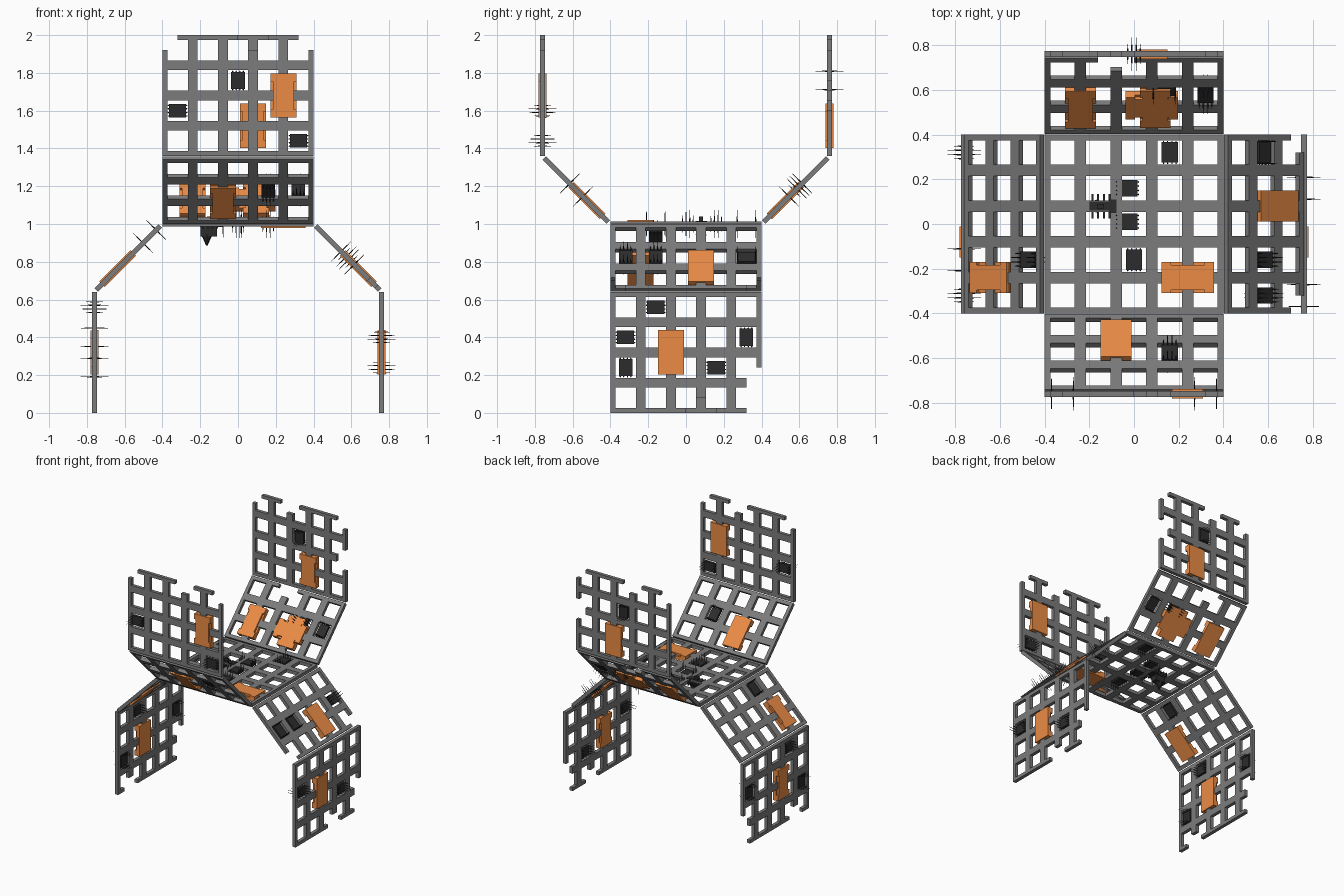
import bpy, bmesh, math
from mathutils import Matrix, Vector

if "Cube" in bpy.data.objects:
    bpy.data.objects.remove(bpy.data.objects["Cube"])

P, H, W, T = 0.16, 0.08, 0.026, 0.026   # lattice pitch, half pitch, half bar, thickness


def mat(name, c):
    m = bpy.data.materials.new(name)
    m.diffuse_color = (*c, 1)
    m.use_nodes = True
    m.node_tree.nodes["Principled BSDF"].inputs["Base Color"].default_value = m.diffuse_color
    return m


GREY = mat("frame_grey", (0.2, 0.2, 0.2))
ORANGE = mat("module_orange", (0.83, 0.26, 0.06))
BLACK = mat("chip_black", (0.025, 0.025, 0.025))


def finish(bm, name, M, m):
    me = bpy.data.meshes.new(name)
    bm.to_mesh(me)
    bm.free()
    me.materials.append(m)
    o = bpy.data.objects.new(name, me)
    bpy.context.collection.objects.link(o)
    o.matrix_world = M
    return o


def box(bm, c, s):
    bmesh.ops.create_cube(bm, size=1, matrix=Matrix.Translation(c) @ Matrix.Diagonal((*s, 1)))


# Lattice made of cross-shaped tiles; missing tiles give ragged edges
def lattice(name, M, v0, v1, missing=()):
    bm = bmesh.new()
    umin, umax = -0.4, 0.4
    for i in range(6):
        for j in range(round((v1 - v0) / P) + 1):
            if (i, j) in missing:
                continue
            u, v = umin + i * P, v0 + j * P
            for a, b, c, d in ((-W, W, -W, W), (-H, -W, -W, W), (W, H, -W, W),
                               (-W, W, -H, -W), (-W, W, W, H)):
                a, b = max(umin, u + a), min(umax, u + b)
                c, d = max(v0, v + c), min(v1, v + d)
                if b - a > 1e-4 and d - c > 1e-4:
                    bm.faces.new([bm.verts.new((x, y, 0)) for x, y in
                                  ((a, c), (b, c), (b, d), (a, d))])
    bmesh.ops.remove_doubles(bm, verts=bm.verts, dist=1e-4)
    o = finish(bm, name, M, GREY)
    s = o.modifiers.new("thickness", 'SOLIDIFY')
    s.thickness, s.offset = T, 0


def place(M, u, v, along_u):
    R = Matrix() if along_u else Matrix.Rotation(math.pi / 2, 4, 'Z')
    return M @ Matrix.Translation((u, v, 0)) @ R


# Orange module: slab with an I-shaped upper layer
def module(name, M, u, v, along_u):
    bm = bmesh.new()
    box(bm, (0, 0, -0.008), (0.235, 0.138, 0.026))
    box(bm, (0, 0, 0.013), (0.15, 0.112, 0.016))
    for s in (-1, 1):
        box(bm, (s * 0.096, 0, 0.013), (0.042, 0.138, 0.016))
    finish(bm, name, place(M, u, v, along_u), ORANGE)


# Chip with needle pins standing out on both faces
def chip(name, M, u, v, along_u):
    bm = bmesh.new()
    box(bm, (0, 0, 0), (0.092, 0.072, 0.02))
    for sx in (-1, 1):
        for y in (-0.028, -0.01, 0.01, 0.028):
            box(bm, (sx * 0.048, y, 0), (0.006, 0.006, 0.012))
            for s in (-1, 1):
                L = 0.075 if abs(y) < 0.02 else 0.045
                bmesh.ops.create_cone(
                    bm, segments=4, cap_ends=True, radius1=0.004, radius2=0.0008, depth=L,
                    matrix=Matrix.Translation((sx * 0.049, y, s * L / 2))
                    @ Matrix.Rotation(0 if s > 0 else math.pi, 4, 'X'))
    finish(bm, name, place(M, u, v, along_u), BLACK)


def frame(origin, u, v):
    u, v = Vector(u), Vector(v).normalized()
    w = u.cross(v)
    return Matrix(((u.x, v.x, w.x, origin[0]), (u.y, v.y, w.y, origin[1]),
                   (u.z, v.z, w.z, origin[2]), (0, 0, 0, 1)))


def populate(name, M, modules, chips):
    for k, a in enumerate(modules):
        module(f"{name}_module_{k}", M, *a)
    for k, a in enumerate(chips):
        chip(f"{name}_chip_{k}", M, *a)


# Centre deck
C = Matrix.Translation((0, 0, 1))
lattice("centre_deck", C, -0.4, 0.4)
populate("centre", C, [(0.24, -0.24, True)],
         [(-0.03, 0.16, True), (-0.03, 0.01, True), (0, -0.16, False), (0.16, 0.32, False)])

# Four arms: name, outward direction, width axis, up/down, then slope and upright contents
X, Y = (1, 0, 0), (0, 1, 0)
arms = [
    ("front", (0, -1), X, 1,
     ((), [(-0.08, 0.16, False)], [(0.16, 0.24, False)]),
     ({(0, 4), (3, 4), (5, 4)}, [(0.24, 0.32, False)],
      [(-0.32, 0.24, True), (0.32, 0.08, True)])),
    ("back", (0, 1), X, 1,
     ({(2, 3)}, [(-0.24, 0.16, False), (0.08, 0.17, True), (0.095, 0.165, False)],
      [(0.32, 0.24, False), (0.135, 0.26, True)]),
     ({(0, 4), (2, 4), (5, 4), (5, 2)}, [(0.08, 0.16, False)], [(0, 0.4, False)])),
    ("right", (1, 0), Y, -1,
     ({(0, 3), (5, 3)}, [(0.08, 0.32, False)],
      [(0.32, 0.24, True), (-0.16, 0.24, False), (-0.32, 0.24, False)]),
     ({(5, 4), (5, 3), (3, 4)}, [(-0.08, 0.32, False)],
      [(-0.32, 0.24, True), (0.16, 0.4, True)])),
    ("left", (-1, 0), Y, -1,
     ((), [(-0.24, 0.32, False)], [(-0.16, 0.08, False)]),
     ({(5, 4), (5, 3), (1, 4)}, [(-0.08, 0.32, False)],
      [(-0.16, 0.08, True), (0.32, 0.24, False), (-0.32, 0.4, False)])),
]
for name, (dx, dy), u, up, slope, upright in arms:
    M = frame((dx * 0.411, dy * 0.411, 1 + up * 0.01), u, (dx, dy, up))
    lattice(name + "_slope", M, 0, 3 * P, slope[0])
    populate(name + "_slope", M, slope[1], slope[2])
    M = frame((dx * 0.76, dy * 0.76, 1 + up * 0.36), u, (0, 0, up))
    lattice(name + "_upright", M, 0, 4 * P, upright[0])
    populate(name + "_upright", M, upright[1], upright[2])

# Ribbed sensor hanging from the deck
bm = bmesh.new()
box(bm, (-0.14, 0.08, 1.0), (0.12, 0.04, 0.034))
box(bm, (-0.155, 0.08, 0.96), (0.085, 0.05, 0.05))
box(bm, (-0.095, 0.08, 1.0), (0.035, 0.06, 0.03))
box(bm, (-0.15, 0.08, 1.025), (0.03, 0.02, 0.03))
for k in range(4):
    box(bm, (-0.185 + k * 0.025, 0.08, 0.99), (0.009, 0.11, 0.025))
bmesh.ops.create_cone(bm, segments=8, cap_ends=True, radius1=0.03, radius2=0.004, depth=0.06,
                      matrix=Matrix.Translation((-0.165, 0.08, 0.915))
                      @ Matrix.Rotation(math.pi, 4, 'X'))
finish(bm, "deck_sensor", Matrix(), BLACK)
